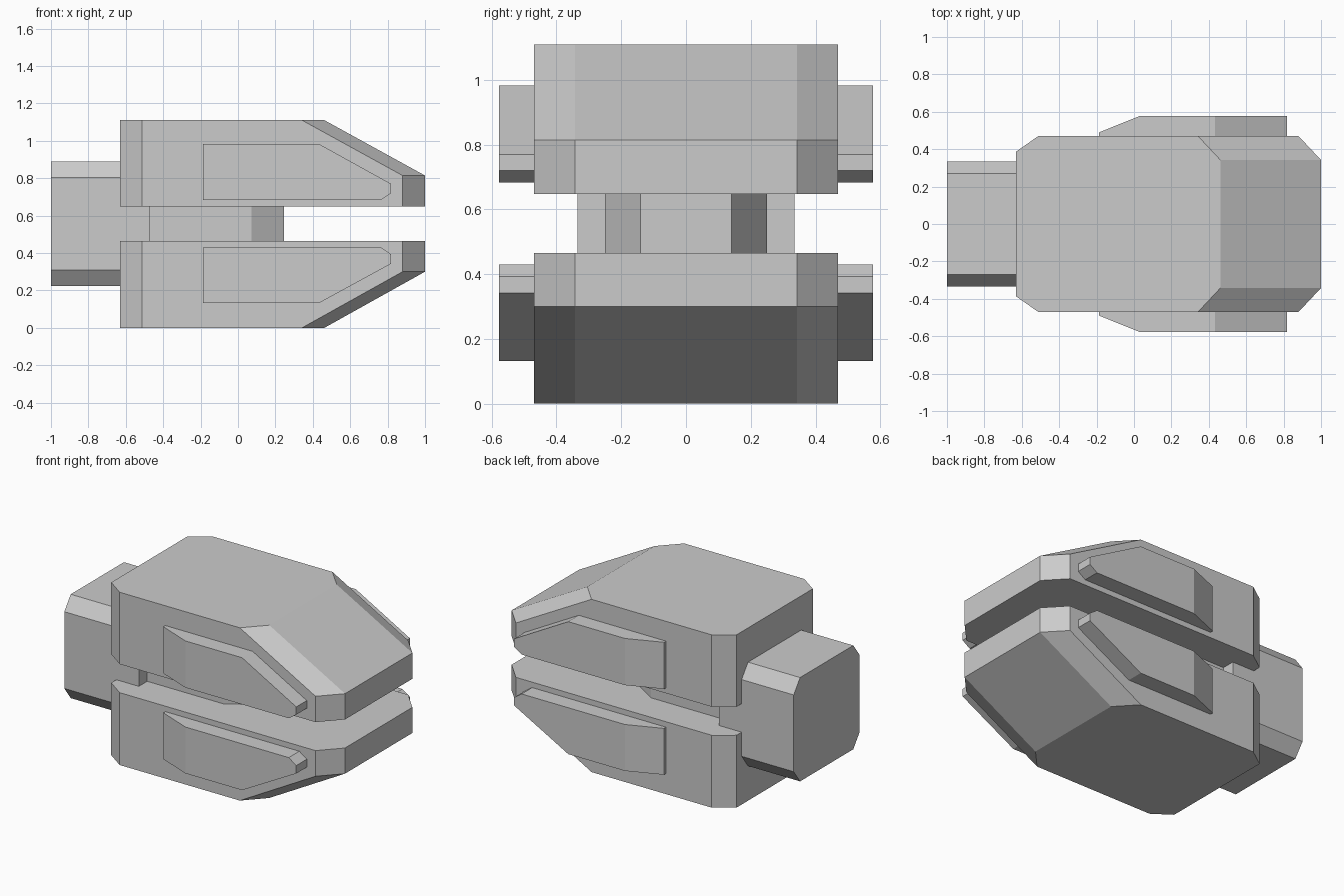
import bpy, bmesh

if "Cube" in bpy.data.objects:
    bpy.data.objects.remove(bpy.data.objects["Cube"])


def hull(name, pts):
    """Flat-faced convex solid around the given points."""
    bm = bmesh.new()
    for p in pts:
        bm.verts.new(p)
    res = bmesh.ops.convex_hull(bm, input=bm.verts)
    bmesh.ops.delete(bm, geom=list({v for v in res["geom_interior"] + res["geom_unused"]
                                    if isinstance(v, bmesh.types.BMVert)}), context='VERTS')
    bmesh.ops.dissolve_limit(bm, angle_limit=0.02, verts=bm.verts, edges=bm.edges)
    bmesh.ops.recalc_face_normals(bm, faces=bm.faces)
    me = bpy.data.meshes.new(name)
    bm.to_mesh(me)
    bm.free()
    ob = bpy.data.objects.new(name, me)
    bpy.context.collection.objects.link(ob)
    return ob


def both(pts):
    """Points together with their mirror image across y = 0."""
    return [(x, s * y, z) for x, y, z in pts for s in (1, -1)]


def jaw(name, inner, mid, outer):
    # chamfered plate whose nose slopes from mid to the outer face
    rear = [(-0.63, 0.387), (-0.512, 0.47)]
    nose = [(0.88, 0.47), (1.0, 0.342)]
    pts = [(x, y, z) for x, y in rear for z in (inner, outer)]
    pts += [(x, y, z) for x, y in nose for z in (inner, mid)]
    pts += [(x - 0.538, y, outer) for x, y in nose]
    hull(name, both(pts))


def pads(name, profile):
    # raised side panels with a tapered rear end
    z0, z1 = profile[0][1], profile[-1][1]
    for side, s in (("left", 1), ("right", -1)):
        pts = [(x, s * 0.46, z) for x, z in profile]
        pts += [(x, s * (0.577 if x > 0 else 0.49), z) for x, z in profile]
        pts += [(0.03, s * 0.577, z) for z in (z0, z1)]
        hull(f"{name}_{side}", pts)


# upper and lower jaws
jaw("upper_jaw", 0.648, 0.814, 1.11)
jaw("lower_jaw", 0.465, 0.30, 0.0)

# side panels
pads("upper_panel", [(-0.187, 0.983), (0.433, 0.983), (0.818, 0.77),
                     (0.818, 0.72), (0.765, 0.683), (-0.187, 0.683)])
pads("lower_panel", [(-0.187, 0.132), (0.433, 0.132), (0.818, 0.342),
                     (0.818, 0.393), (0.765, 0.43), (-0.187, 0.43)])

# rear block with chamfered long edges
hull("rear_block", both([(x, y, z) for x in (-1.0, -0.47) for y, z in
                         ((0.27, 0.89), (0.335, 0.803), (0.335, 0.31), (0.27, 0.223))]))

# connecting neck between the jaws
hull("neck", both([(x, y, z) for x, y in ((-0.5, 0.25), (0.073, 0.25), (0.247, 0.14))
                   for z in (0.455, 0.658)]))
